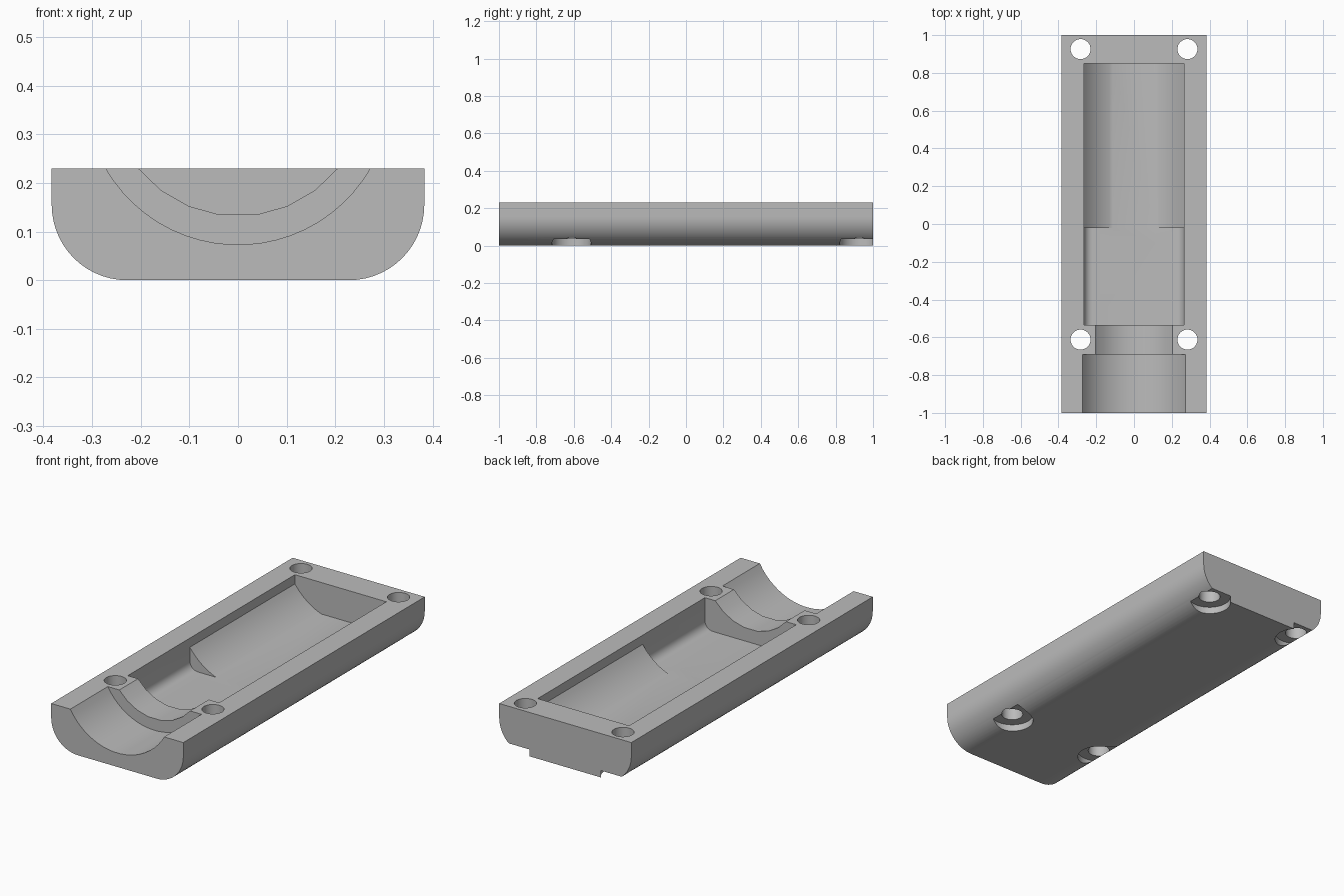
import bpy, bmesh, math

cube = bpy.data.objects.get("Cube")
if cube:
    bpy.data.objects.remove(cube)

HALF_W, TOP, OVER = 0.383, 0.23, 0.4

grey = bpy.data.materials.new("plain grey")
grey.use_nodes = True
colour = (0.5, 0.5, 0.5, 1)
grey.diffuse_color = colour
grey.node_tree.nodes["Principled BSDF"].inputs["Base Color"].default_value = colour


def make_object(name, bm):
    bmesh.ops.recalc_face_normals(bm, faces=bm.faces)
    mesh = bpy.data.meshes.new(name)
    bm.to_mesh(mesh)
    bm.free()
    mesh.materials.append(grey)
    obj = bpy.data.objects.new(name, mesh)
    bpy.context.collection.objects.link(obj)
    return obj


def extrude_profile(name, half, y0, y1):
    """Mirror a right-hand (x, z) outline and sweep it along y."""
    outline = half + [(-x, z) for x, z in reversed(half) if x > 0]
    bm = bmesh.new()
    face = bm.faces.new([bm.verts.new((x, y0, z)) for x, z in outline])
    swept = bmesh.ops.extrude_face_region(bm, geom=[face])["geom"]
    verts = [v for v in swept if isinstance(v, bmesh.types.BMVert)]
    bmesh.ops.translate(bm, verts=verts, vec=(0, y1 - y0, 0))
    return make_object(name, bm)


def corner(half_w, z, r, steps):
    """Wall going down into a rounded bottom corner."""
    return [(half_w - r + r * math.cos(t), z + r - r * math.sin(t))
            for t in (math.pi / 2 * i / steps for i in range(steps + 1))]


def trough(half_w, edge_z, bottom, steps, floor=0.0):
    """Shallow arc, cut off level at the floor, open above the block."""
    drop = edge_z - bottom
    r = (half_w ** 2 + drop ** 2) / (2 * drop)
    c = bottom + r
    a = math.asin(half_w / r)
    end = math.acos((c - floor) / r) if floor > bottom else a / steps / 2
    pts = [(r * math.sin(t), c - r * math.cos(t))
           for t in (a + (end - a) * i / steps for i in range(steps + 1))]
    return [(half_w, OVER)] + pts


def cylinder(name, x, y, r, z0, z1):
    bm = bmesh.new()
    bmesh.ops.create_cone(bm, cap_ends=True, segments=40,
                          radius1=r, radius2=r, depth=z1 - z0)
    bmesh.ops.translate(bm, verts=bm.verts, vec=(x, y, (z0 + z1) / 2))
    return make_object(name, bm)


# Block with rounded lower edges
block = extrude_profile("half_shell_block",
                        [(HALF_W, TOP)] + corner(HALF_W, 0, 0.155, 14), -1, 1)

# Channels sunk into the top
FLOOR = 0.065
cutters = [
    extrude_profile("front_channel", trough(0.272, TOP, 0.073, 10), -1.1, -0.69),
    extrude_profile("pocket", [(0.265, OVER)] + corner(0.265, FLOOR, 0.045, 6),
                    -0.535, -0.02),
    extrude_profile("rear_channel", trough(0.265, 0.182, 0.045, 10, FLOOR),
                    -0.1, 0.85),
    extrude_profile("neck_channel", trough(0.205, TOP, 0.132, 3), -0.75, -0.5),
]

# Screw holes with counterbores underneath
for x in (-0.283, 0.283):
    for y in (-0.612, 0.926):
        cutters.append(cylinder("screw_hole", x, y, 0.053, -0.1, OVER))
        cutters.append(cylinder("counterbore", x, y, 0.105, -0.1, 0.036))

bpy.context.view_layer.objects.active = block
for cutter in cutters:
    mod = block.modifiers.new(cutter.name, "BOOLEAN")
    mod.operation, mod.solver, mod.object = "DIFFERENCE", "EXACT", cutter
    bpy.ops.object.modifier_apply(modifier=mod.name)
for cutter in cutters:
    bpy.data.objects.remove(cutter)

bpy.ops.object.select_all(action="DESELECT")
block.select_set(True)
bpy.ops.object.shade_smooth_by_angle(angle=math.radians(30))
